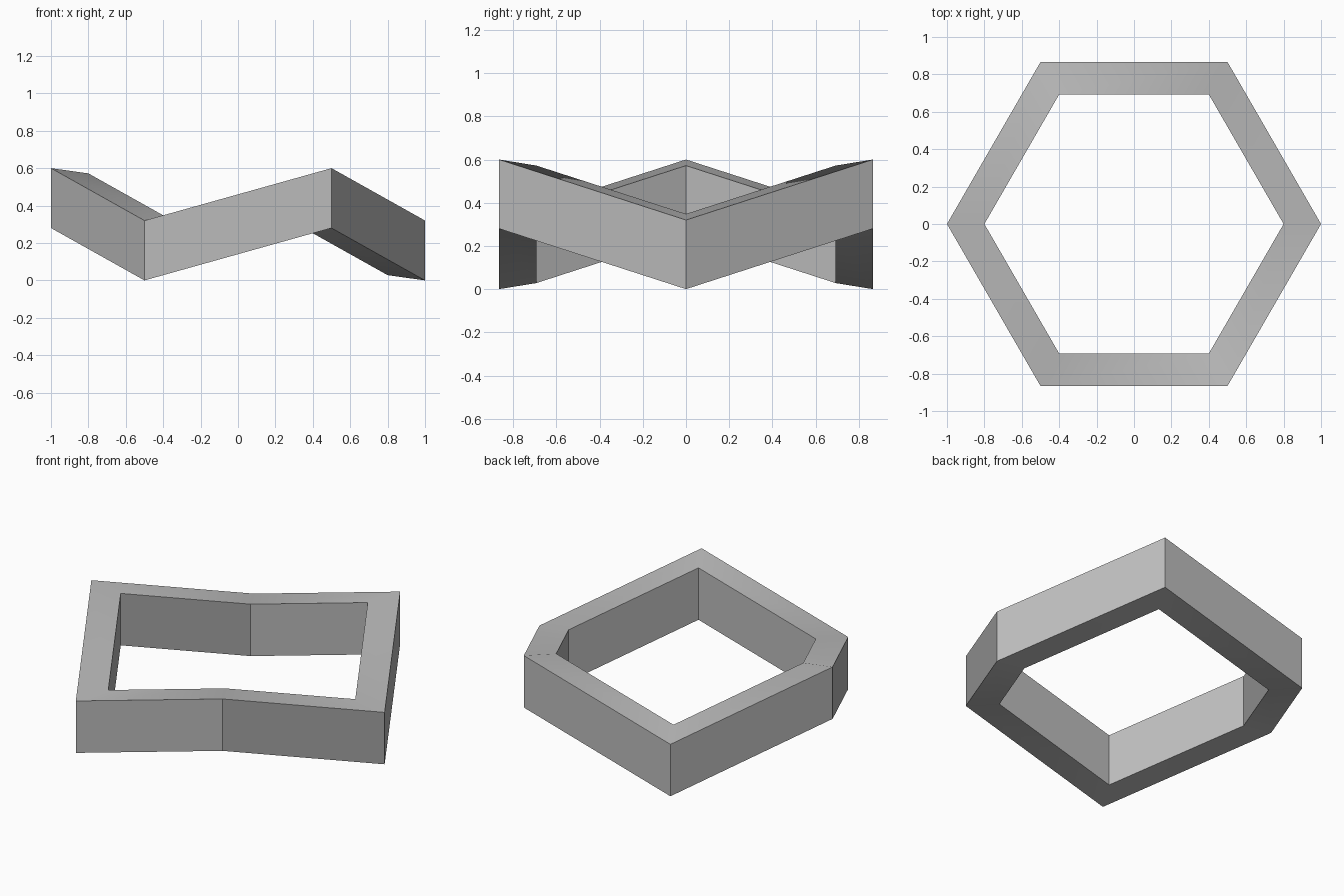
import bpy
import bmesh
from math import cos, sin, pi, radians

cube = bpy.data.objects.get("Cube")
if cube:
    bpy.data.objects.remove(cube, do_unlink=True)

SIDES = 6
MIDDLE = 0.3      # height of the ring's centre
WALL = 0.32       # wall height
WAVE = 0.14       # rise and fall of the outer corners
INNER = 0.8       # inner radius

# Plain grey material
grey = bpy.data.materials.new("grey")
grey.use_nodes = True
colour = (0.5, 0.5, 0.5, 1)
grey.diffuse_color = colour
grey.node_tree.nodes["Principled BSDF"].inputs["Base Color"].default_value = colour

bm = bmesh.new()


def corner_section(i):
    """Wall cross-section at one corner; corners alternate low and high."""
    angle = i * 2 * pi / SIDES
    wave = -WAVE if i % 2 == 0 else WAVE
    return [bm.verts.new((r * cos(angle), r * sin(angle), MIDDLE + wave * r + h))
            for r, h in ((1, -WALL / 2), (1, WALL / 2),
                         (INNER, WALL / 2), (INNER, -WALL / 2))]


# Hexagonal zigzag ring, joined section to section
sections = [corner_section(i) for i in range(SIDES)]
for i, a in enumerate(sections):
    b = sections[(i + 1) % SIDES]
    for j in range(4):
        k = (j + 1) % 4
        bm.faces.new((a[j], b[j], b[k], a[k]))
bmesh.ops.recalc_face_normals(bm, faces=bm.faces)

mesh = bpy.data.meshes.new("zigzag_hexagon_ring")
bm.to_mesh(mesh)
bm.free()
mesh.materials.append(grey)
ring = bpy.data.objects.new("zigzag_hexagon_ring", mesh)
bpy.context.collection.objects.link(ring)

# Soft shading across the shallow folds, sharp corners elsewhere
bpy.ops.object.select_all(action='DESELECT')
ring.select_set(True)
bpy.context.view_layer.objects.active = ring
bpy.ops.object.shade_smooth_by_angle(angle=radians(30))
